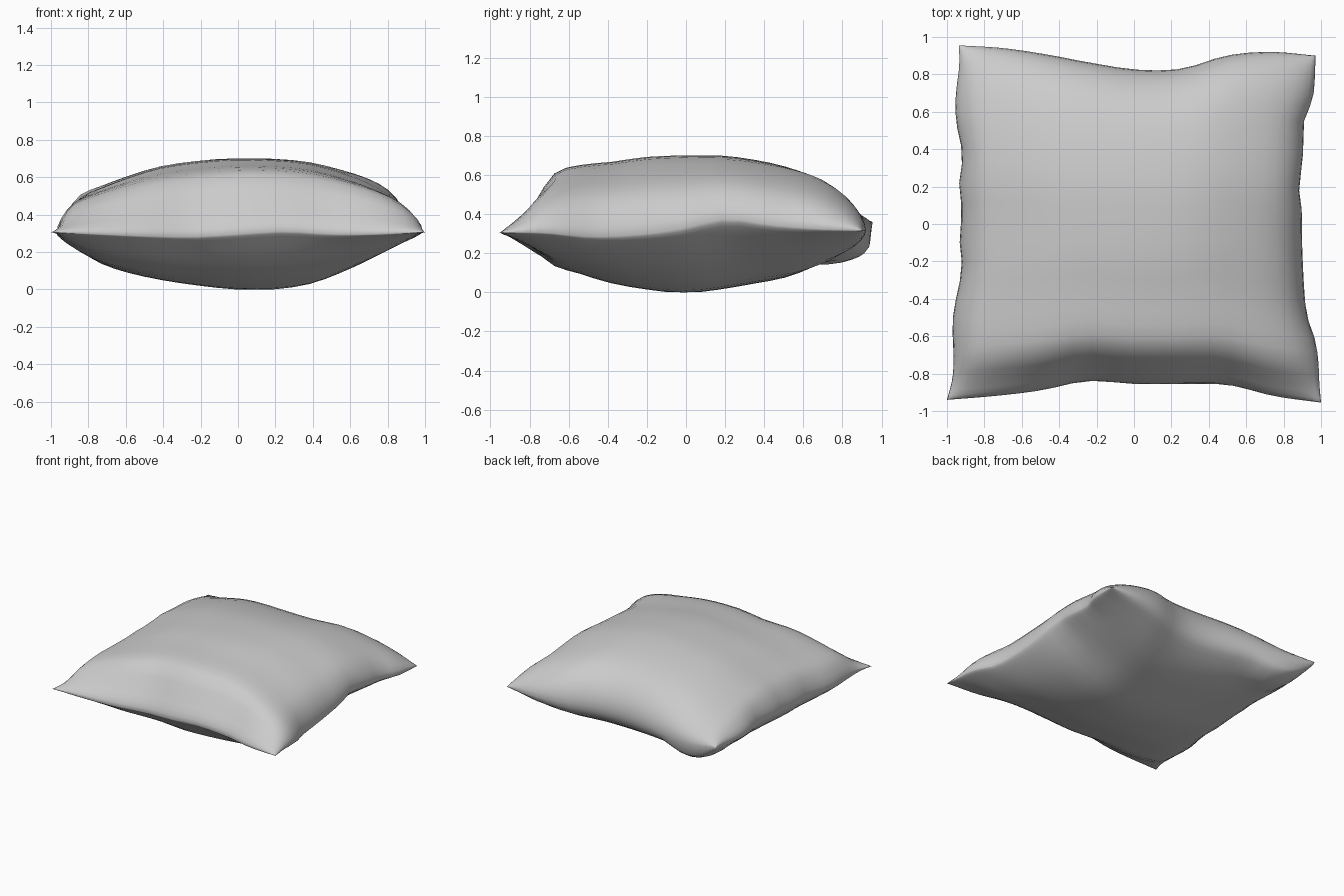
import bpy
import bmesh
import math
from mathutils import Vector

cube = bpy.data.objects.get("Cube")
if cube:
    bpy.data.objects.remove(cube, do_unlink=True)

CELLS = 28
TOP, BOTTOM = 0.70, 0.0

# Wavy seam: sideways position and height along each edge, evenly spaced
FRONT_Y = (-.94, -.92, -.89, -.84, -.855, -.855, -.86, -.92, -.955)
FRONT_Z = (.305, .295, .285, .28, .295, .31, .295, .295, .305)
BACK_Y = (.955, .94, .905, .86, .825, .83, .9, .92, .9)
BACK_Z = (.36, .31, .31, .32, .32, .32, .32, .315, .315)
RIGHT_X = (-1, -.97, -.965, -.97, -.965, -.94, -.92, -.932, -.925,
           -.925, -.935, -.915, -.94, -.955, -.95, -.935, -.935)
RIGHT_Z = (.305, .3, .3, .31, .32, .34, .34, .34, .36)
LEFT_X = (1, .99, .985, .965, .925, .912, .905, .9, .898,
          .896, .882, .9, .906, .91, .955, .967, .97)
LEFT_Z = (.305, .305, .285, .295, .325, .375, .345, .325, .315)

# Fullness of the stuffing across each direction, evenly spread grid lines
TOP_ACROSS = (0, .23, .48, .62, .76, .89, .96, 1, .99, .94, .82, .68, .5, .25, 0)
TOP_ALONG = (0, .17, .4, .77, .88, .92, .98, 1, 1, .94, .85, .72, .51, .26, 0)
BASE_ACROSS = (0, .13, .33, .54, .7, .83, .93, 1, 1, .91, .71, .48, .26, .1, 0)
BASE_ALONG = (0, .08, .27, .54, .67, .83, .94, 1, .95, .86, .76, .6, .42, .25, 0)


def sample(values, t):
    """Smooth curve through an evenly spaced list, t between 0 and 1."""
    place = t * (len(values) - 1)
    i = min(int(place), len(values) - 2)
    f = place - i
    p, q = values[i], values[i + 1]
    before = values[i - 1] if i else 2 * p - q
    after = values[i + 2] if i + 2 < len(values) else 2 * q - p
    start, stop = (q - before) / 2, (after - p) / 2
    bend = p - q
    return p + f * (start + f * (-3 * bend - 2 * start - stop
                                 + f * (2 * bend + start + stop)))


def crosswise(ys, zs, end, t):
    """Point on the front or back seam."""
    x = RIGHT_X[end] * (1 - t) + LEFT_X[end] * t
    return Vector((x, sample(ys, t), sample(zs, t)))


def lengthwise(xs, zs, end, reach, t):
    """Point on a side seam, its small waves fading away from the edge."""
    y = FRONT_Y[end] * (1 - t) + BACK_Y[end] * t
    calm = sample(xs[::4], t)
    x = calm + (sample(xs, t) - calm) * reach ** 8
    return Vector((x, y, sample(zs, t)))


def seam_sheet(a, b):
    """Sheet stretched between the four seams."""
    def front(t): return crosswise(FRONT_Y, FRONT_Z, 0, t)
    def back(t): return crosswise(BACK_Y, BACK_Z, -1, t)
    reach = abs(2 * a - 1)
    right = lengthwise(RIGHT_X, RIGHT_Z, 0, reach, b)
    left = lengthwise(LEFT_X, LEFT_Z, -1, reach, b)
    ruled = front(a).lerp(back(a), b) + right.lerp(left, a)
    return ruled - front(0).lerp(front(1), a).lerp(back(0).lerp(back(1), a), b)


def spacing(i):
    """Grid lines crowd together towards the seams."""
    return (1 + math.sin(math.pi * (i / CELLS - 0.5))) / 2


def fullness(across, along, pinch, i, j):
    """Stuffing at a grid point, thinner towards the corners by pinch."""
    corner = ((2 * spacing(i) - 1) * (2 * spacing(j) - 1)) ** 4
    puff = sample(across, i / CELLS) * sample(along, j / CELLS)
    return min(1, puff) * (1 - pinch * corner)


# Cushion: top and bottom panels puffed out from the same seam
bm = bmesh.new()
seam = {}
for apex, across, along, pinch in ((TOP, TOP_ACROSS, TOP_ALONG, 0.2),
                                   (BOTTOM, BASE_ACROSS, BASE_ALONG, 0)):
    panel = {}
    for i in range(CELLS + 1):
        for j in range(CELLS + 1):
            on_edge = i in (0, CELLS) or j in (0, CELLS)
            if on_edge and (i, j) in seam:
                panel[i, j] = seam[i, j]
                continue
            point = seam_sheet(spacing(i), spacing(j))
            if not on_edge:
                point.z += (apex - point.z) * fullness(across, along, pinch, i, j)
            # Sagging pouch beside the back right corner
            if apex == BOTTOM and not on_edge:
                away = (point.xy - Vector((-.7, .89))).length
                point.z -= 0.06 * max(0, 1 - (away / 0.28) ** 2)
            panel[i, j] = bm.verts.new(point)
            if on_edge:
                seam[i, j] = panel[i, j]
    for i in range(CELLS):
        for j in range(CELLS):
            corners = [panel[i, j], panel[i + 1, j],
                       panel[i + 1, j + 1], panel[i, j + 1]]
            if apex == BOTTOM:
                corners.reverse()
            bm.faces.new(corners).smooth = True

mesh = bpy.data.meshes.new("cushion")
bm.to_mesh(mesh)
bm.free()
cushion = bpy.data.objects.new("cushion", mesh)
bpy.context.collection.objects.link(cushion)

# Plain grey cloth
cloth = bpy.data.materials.new("grey_cloth")
cloth.use_nodes = True
grey = (0.6, 0.6, 0.6, 1)
cloth.diffuse_color = grey
shader = next(n for n in cloth.node_tree.nodes if n.type == 'BSDF_PRINCIPLED')
shader.inputs["Base Color"].default_value = grey
mesh.materials.append(cloth)
